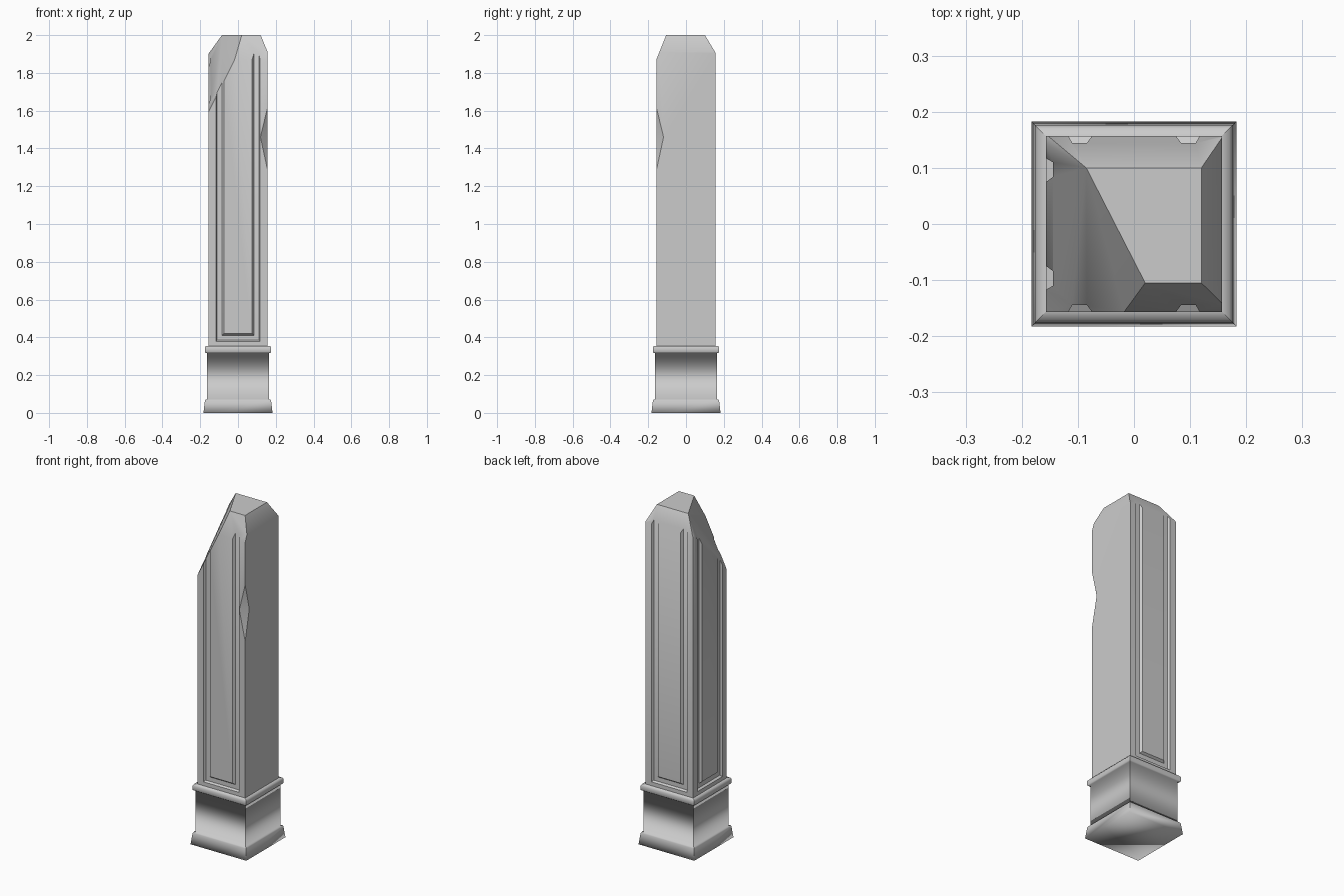
import bpy, bmesh
from mathutils import Vector, Matrix

if "Cube" in bpy.data.objects:
    bpy.data.objects.remove(bpy.data.objects["Cube"])

R = 0.157                      # half width of the shaft


def loft(name, rings, close_ends=True):
    """Skin a list of equal-length point rings into a closed solid."""
    bm = bmesh.new()
    vs = [[bm.verts.new(p) for p in ring] for ring in rings]
    n = len(vs[0])
    for a, b in zip(vs, vs[1:]):
        for i in range(n):
            j = (i + 1) % n
            bm.faces.new((a[i], a[j], b[j], b[i]))
    bm.faces.new(vs[0][::-1])
    bm.faces.new(vs[-1])
    bmesh.ops.recalc_face_normals(bm, faces=bm.faces)
    me = bpy.data.meshes.new(name)
    bm.to_mesh(me)
    bm.free()
    ob = bpy.data.objects.new(name, me)
    bpy.context.collection.objects.link(ob)
    return ob


def square(r, z):
    return [(-r, -r, z), (r, -r, z), (r, r, z), (-r, r, z)]


# Stepped pedestal with a flared foot and a rounded collar
base = loft("pedestal", [square(r, z) for r, z in (
    (0.183, 0), (0.175, 0.066), (0.171, 0.072), (0.163, 0.072), (0.163, 0.318),
    (0.171, 0.318), (0.176, 0.323), (0.176, 0.346), (0.170, 0.355), (0.150, 0.355))])
for p in base.data.polygons:
    p.use_smooth = True
for e in base.data.edges:      # keep the four corners crisp
    a, b = (base.data.vertices[i].co for i in e.vertices)
    if a.x * b.x > 0 and a.y * b.y > 0:
        e.use_edge_sharp = True

# Square shaft
shaft = loft("shaft", [square(R, 0.35), square(R, 2.0)])
cutters = []

# U-shaped panel grooves on the front, left and back
section = ((0.123, 0.01), (0.110, -0.0125), (0.084, -0.0125), (0.067, 0.01))
for k, label in ((0, "front"), (-1, "left"), (2, "back")):
    rot = Matrix.Rotation(k * 1.5707963, 4, 'Z')
    rings = []
    for side, top in ((-1, True), (-1, False), (1, False), (1, True)):
        rings.append([rot @ Vector((side * a, -R - d, 2.1 if top else 0.495 - a))
                      for a, d in section])
    cutters.append(loft(label + "_groove_cutter", rings))

# Chipped front right corner: wedge across the diagonal
out, across = Vector((1, -1, 0)).normalized(), Vector((1, 1, 0)).normalized()
wedge = ((0.224, 1.27), (0.195, 1.46), (0.224, 1.63), (0.30, 1.63), (0.30, 1.27))
cutters.append(loft("chip_cutter", [
    [out * t + across * s + Vector((0, 0, z)) for t, z in wedge] for s in (-0.2, 0.2)]))

for c in cutters:
    m = shaft.modifiers.new(c.name, 'BOOLEAN')
    m.operation, m.solver, m.object = 'DIFFERENCE', 'EXACT', c
bpy.context.view_layer.update()
deps = bpy.context.evaluated_depsgraph_get()
bm = bmesh.new()
bm.from_mesh(bpy.data.meshes.new_from_object(shaft.evaluated_get(deps)))
shaft.modifiers.clear()
for c in cutters:
    bpy.data.objects.remove(c)


def slice_off(p, q, r):
    """Cut away everything above the plane through three points and cap it."""
    p, q, r = Vector(p), Vector(q), Vector(r)
    n = (q - p).cross(r - p).normalized()
    n = n if n.z > 0 else -n
    res = bmesh.ops.bisect_plane(bm, geom=bm.verts[:] + bm.edges[:] + bm.faces[:],
                                 plane_co=p, plane_no=n, dist=1e-5, clear_outer=True)
    edges = [g for g in res["geom_cut"] if isinstance(g, bmesh.types.BMEdge)]
    bmesh.ops.holes_fill(bm, edges=edges, sides=0)


# Worn top: four sloped edges, then the large break at the front left
slice_off((-0.085, 0, 2), (-0.085, 1, 2), (-R, 0, 1.90))
slice_off((0.12, 0, 2), (0.12, 1, 2), (R, 0, 1.91))
slice_off((0, -0.105, 2), (1, -0.105, 2), (0, -R, 1.87))
slice_off((0, 0.10, 2), (1, 0.10, 2), (0, R, 1.905))
slice_off((-0.085, 0.10, 2), (0.02, -0.105, 2), (-R, -R, 1.59))

bmesh.ops.recalc_face_normals(bm, faces=bm.faces)
bm.to_mesh(shaft.data)
bm.free()

bpy.context.view_layer.objects.active = shaft
shaft.select_set(True)
bpy.ops.object.shade_smooth_by_angle(angle=0.7)
